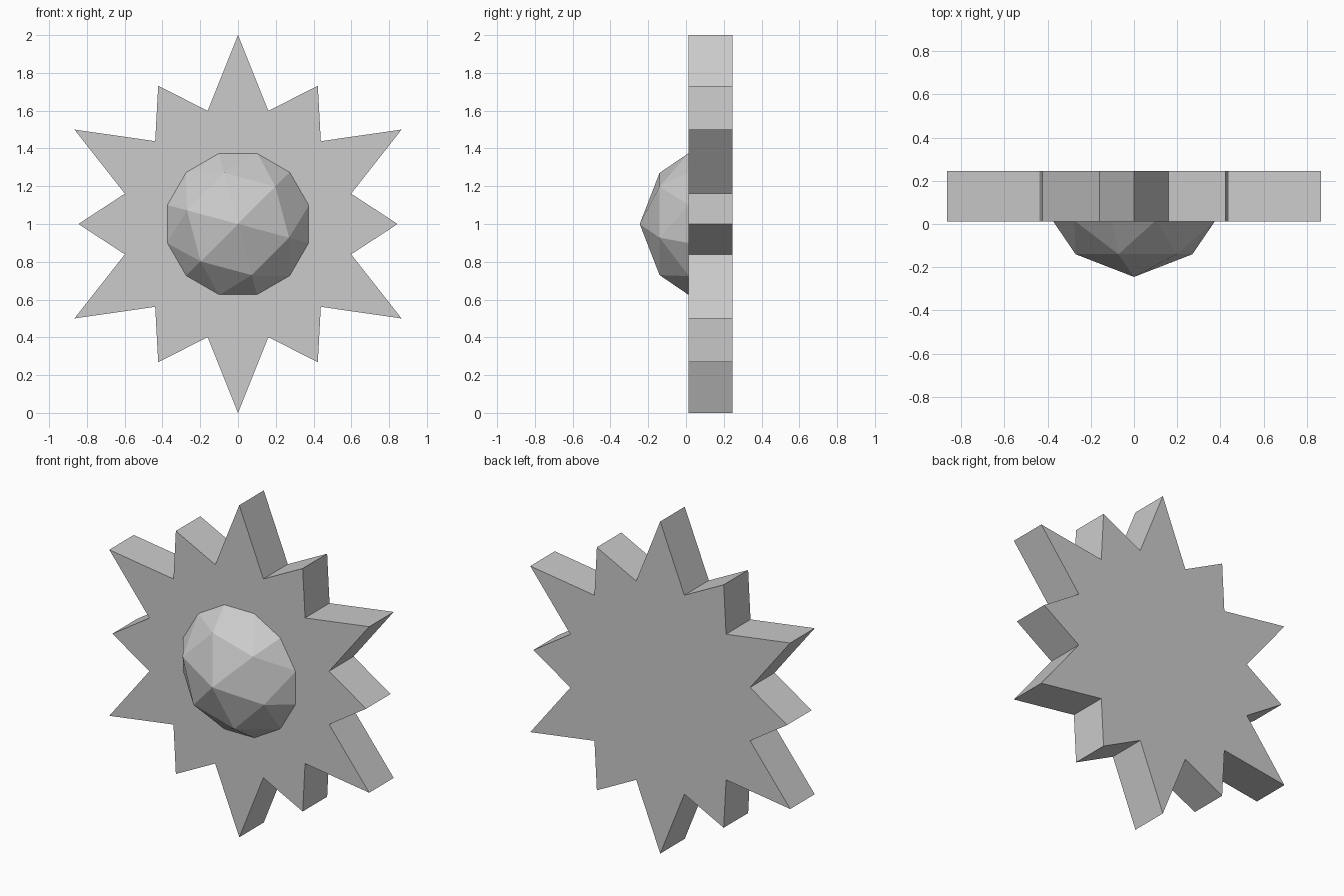
import bpy
import bmesh
from math import cos, sin, radians

cube = bpy.data.objects.get("Cube")
if cube:
    bpy.data.objects.remove(cube)

CENTRE_Z = 1.0

# Single grey colour
grey = bpy.data.materials.new("plain_grey")
grey.use_nodes = True
colour = (0.6, 0.6, 0.6, 1)
grey.diffuse_color = colour
grey.node_tree.nodes["Principled BSDF"].inputs["Base Color"].default_value = colour


def polar(bm, radius, degrees, y):
    a = radians(degrees)
    return bm.verts.new((radius * cos(a), y, CENTRE_Z + radius * sin(a)))


def finish(bm, name):
    bmesh.ops.recalc_face_normals(bm, faces=bm.faces)
    mesh = bpy.data.meshes.new(name)
    bm.to_mesh(mesh)
    bm.free()
    mesh.materials.append(grey)
    obj = bpy.data.objects.new(name, mesh)
    bpy.context.collection.objects.link(obj)
    return obj


# Star plate: long tips, notches and short tips in turn, extruded backwards
bm = bmesh.new()
radii = (0.845, 0.62, 1.0, 0.62)
outline = [polar(bm, radii[i % 4], i * 15, 0.012) for i in range(24)]
front = bm.faces.new(outline)
result = bmesh.ops.extrude_face_region(bm, geom=[front], use_keep_orig=True)
back = [v for v in result["geom"] if isinstance(v, bmesh.types.BMVert)]
bmesh.ops.translate(bm, verts=back, vec=(0, 0.233, 0))
finish(bm, "star_plate")

# Faceted dome: apex, ring of six, ring of twelve at the plate
bm = bmesh.new()
apex = bm.verts.new((0, -0.245, CENTRE_Z))
inner = [polar(bm, 0.28, 45 + 60 * i, -0.14) for i in range(6)]
outer = [polar(bm, 0.39, 45 + 30 * i, 0.016) for i in range(12)]
for i in range(6):
    a, b = inner[i], inner[(i + 1) % 6]
    p, q, r = outer[2 * i], outer[2 * i + 1], outer[(2 * i + 2) % 12]
    for tri in ((apex, a, b), (a, p, q), (a, q, b), (b, q, r)):
        bm.faces.new(tri)
bm.faces.new(outer)
finish(bm, "centre_dome")
